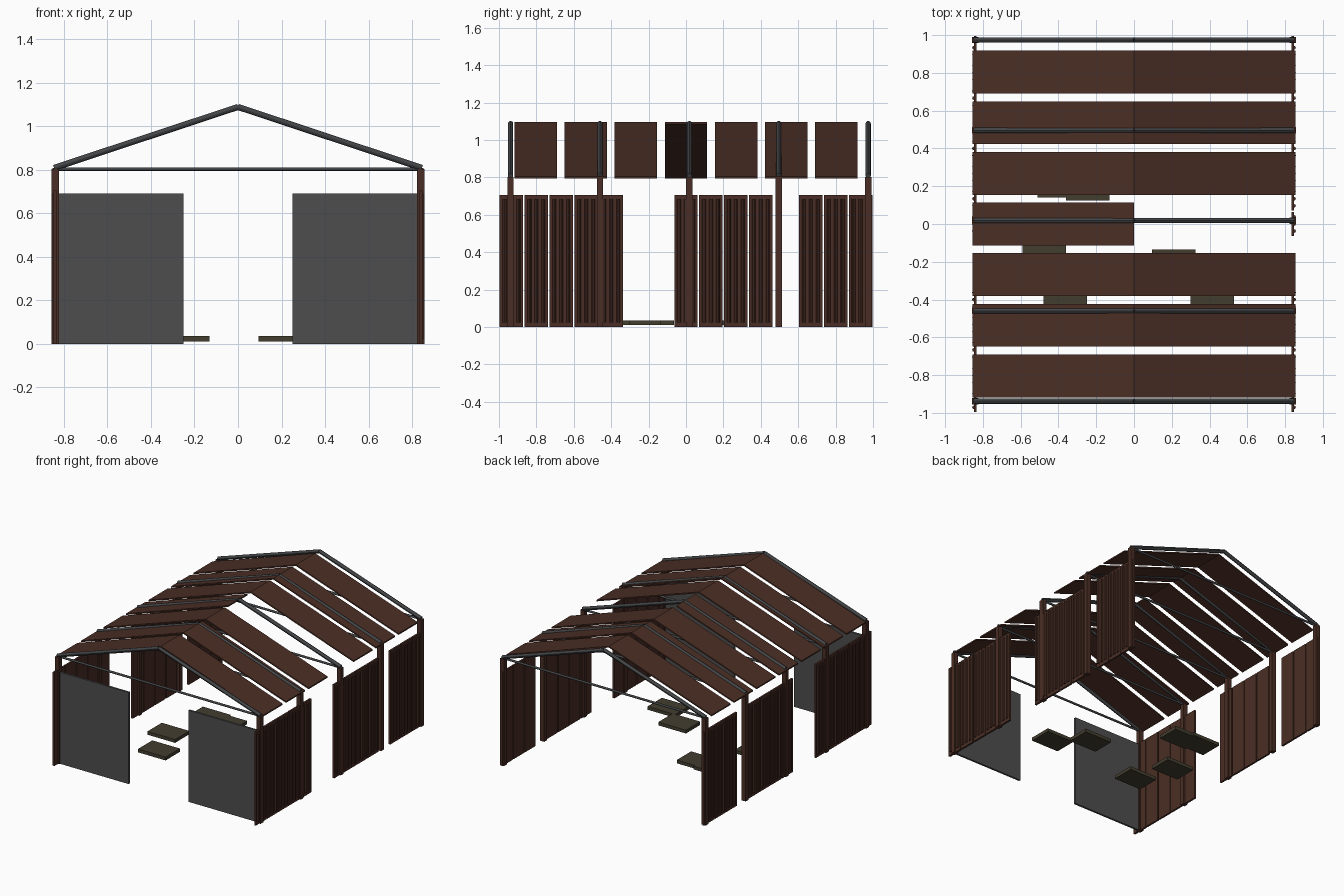
import bpy
from mathutils import Vector

cube = bpy.data.objects.get("Cube")
if cube:
    bpy.data.objects.remove(cube)


def material(name, color):
    m = bpy.data.materials.new(name)
    m.use_nodes = True
    m.diffuse_color = (*color, 1)
    bsdf = m.node_tree.nodes["Principled BSDF"]
    bsdf.inputs["Base Color"].default_value = (*color, 1)
    bsdf.inputs["Roughness"].default_value = 0.8
    return m


RUST = material("rust brown", (0.068, 0.027, 0.018))
STEEL = material("dark steel", (0.055, 0.058, 0.062))
GREY = material("sheet grey", (0.075, 0.075, 0.075))
OLIVE = material("olive wood", (0.055, 0.047, 0.028))


def box(name, lo, hi, mat):
    lo, hi = Vector(lo), Vector(hi)
    bpy.ops.mesh.primitive_cube_add(size=1, location=(lo + hi) / 2)
    ob = bpy.context.object
    ob.name = name
    ob.scale = hi - lo
    ob.data.materials.append(mat)
    return ob


def tube(name, a, b, radius, mat, sides=12):
    a, b = Vector(a), Vector(b)
    bpy.ops.mesh.primitive_cylinder_add(vertices=sides, radius=radius, depth=(b - a).length,
                                        location=(a + b) / 2)
    ob = bpy.context.object
    ob.name = name
    ob.rotation_euler = (b - a).to_track_quat('Z', 'Y').to_euler()
    ob.data.materials.append(mat)
    bpy.ops.object.shade_smooth_by_angle()
    return ob


def roof_slab(name, side, y, width):
    # sloped sheet from the ridge down to one eave
    profile = [(0, 1.095), (0.855 * side, 0.805), (0.855 * side, 0.795), (0, 1.085)]
    verts = [(x, y + s * width / 2, z) for s in (-1, 1) for x, z in profile]
    faces = [(0, 1, 2, 3), (7, 6, 5, 4)]
    faces += [(i, i + 4, (i + 1) % 4 + 4, (i + 1) % 4) for i in range(4)]
    if side < 0:
        faces = [f[::-1] for f in faces]
    me = bpy.data.meshes.new(name)
    me.from_pydata(verts, [], faces)
    me.materials.append(RUST)
    ob = bpy.data.objects.new(name, me)
    bpy.context.collection.objects.link(ob)


SIDES = ((1, "left"), (-1, "right"))

# Five frames: posts, rafters and tie bar
for i in range(5):
    y = -0.938 + 0.478 * i
    tube(f"tie_bar_{i}", (-0.84, y, 0.803), (0.84, y, 0.803), 0.008, STEEL)
    for s, label in SIDES:
        box(f"{label}_post_{i}", (s * 0.84 - 0.017, y - 0.017, 0),
            (s * 0.84 + 0.017, y + 0.017, 0.803), RUST)
        tube(f"{label}_rafter_{i}", (s * 0.845, y, 0.808), (0, y, 1.088), 0.014, STEEL)

# Roof sheets, with one missing over the middle of the left side
for i in range(7):
    for s, label in SIDES:
        if not (i == 3 and s > 0):
            roof_slab(f"{label}_roof_sheet_{i}", s, 0.268 * (i - 3), 0.227)

# Side walls: ribbed planks with a doorway and a missing plank
PITCH = 2 / 15
for s, label in SIDES:
    for i in range(15):
        if i in (5, 6, 11):
            continue
        y = -1 + PITCH * i
        box(f"{label}_plank_{i}", (s * 0.84 - 0.007, y + 0.004, 0),
            (s * 0.84 + 0.007, y + PITCH - 0.004, 0.705), RUST)
        for k in (0.22, 0.5, 0.78):
            ry = y + PITCH * k
            tube(f"{label}_rib_{i}", (s * 0.847, ry, 0.025), (s * 0.847, ry, 0.685),
                 0.01, RUST, 8)

# Front sheets either side of the entrance
for s, label in SIDES:
    x0, x1 = sorted((s * 0.25, s * 0.83))
    box(f"{label}_front_sheet", (x0, -0.945, 0), (x1, -0.93, 0.69), GREY)

# Low pallets scattered on the ground
pallets = [(-0.475, -0.15), (-0.365, -0.42), (-0.395, 0.225),
           (-0.245, 0.21), (0.21, -0.22), (0.415, -0.385)]
for i, (x, y) in enumerate(pallets):
    box(f"pallet_{i}", (x - 0.115, y - 0.085, 0.01), (x + 0.115, y + 0.085, 0.035), OLIVE)
